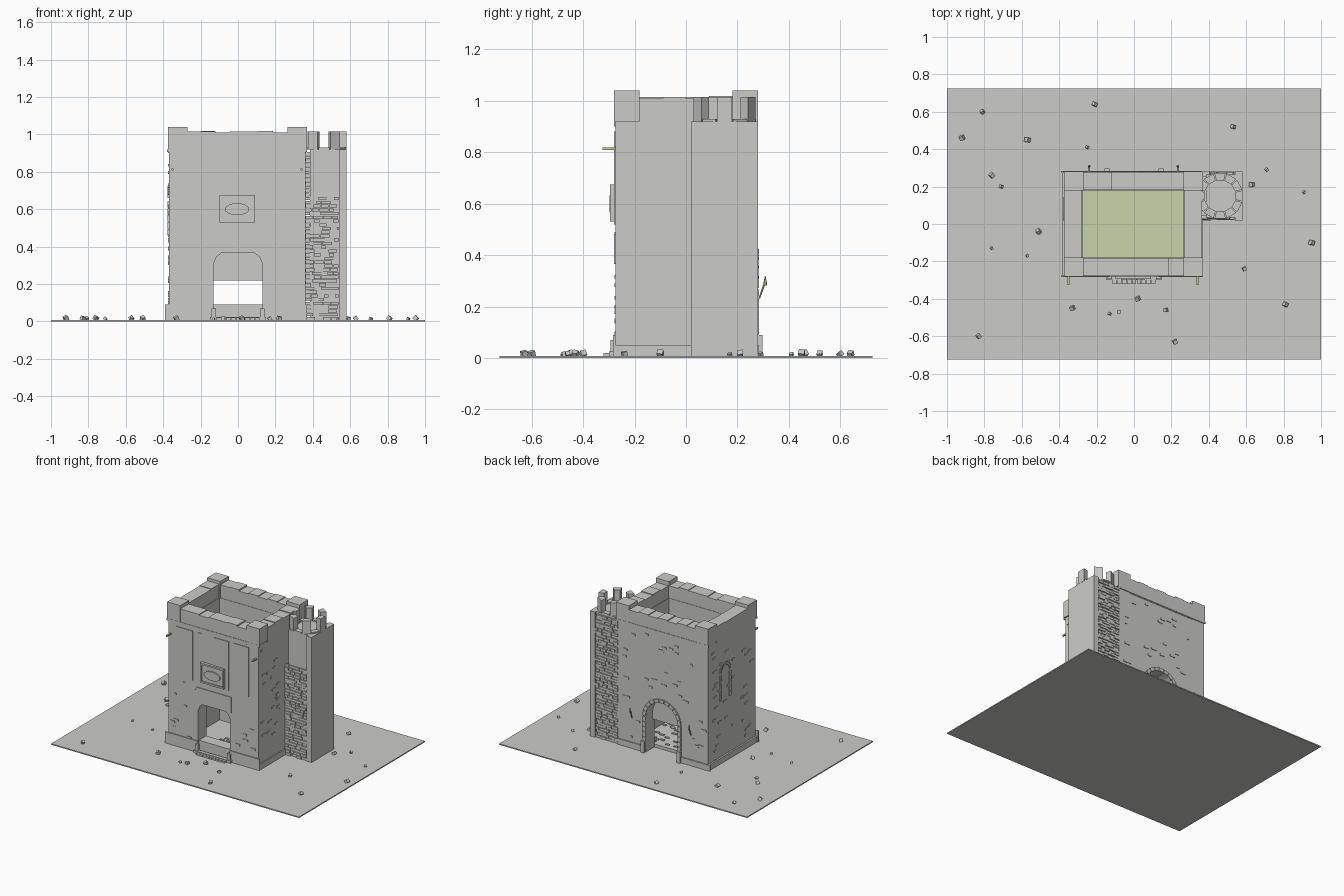
import bpy, bmesh, math, random
from mathutils import Vector, Matrix

random.seed(4)
if "Cube" in bpy.data.objects:
    bpy.data.objects.remove(bpy.data.objects["Cube"])


def material(name, rgb):
    m = bpy.data.materials.new(name)
    m.use_nodes = True
    m.diffuse_color = (*rgb, 1)
    m.node_tree.nodes["Principled BSDF"].inputs["Base Color"].default_value = (*rgb, 1)
    return m


STONE = material("grey_stone", (0.60, 0.60, 0.58))
MOSS = material("pale_green_floor", (0.58, 0.66, 0.41))
WOOD = material("pale_yellow_wood", (0.60, 0.56, 0.33))


def finish(bm, name, mat=STONE):
    bmesh.ops.recalc_face_normals(bm, faces=bm.faces[:])
    mesh = bpy.data.meshes.new(name)
    bm.to_mesh(mesh)
    bm.free()
    mesh.materials.append(mat)
    ob = bpy.data.objects.new(name, mesh)
    bpy.context.collection.objects.link(ob)
    return ob


def add_box(bm, x0, x1, y0, y1, z0, z1):
    size = Matrix.Diagonal((x1 - x0, y1 - y0, z1 - z0, 1))
    place = Matrix.Translation(((x0 + x1) / 2, (y0 + y1) / 2, (z0 + z1) / 2))
    bmesh.ops.create_cube(bm, size=1, matrix=place @ size)


def boxes(name, items, mat=STONE):
    bm = bmesh.new()
    for b in items:
        add_box(bm, *b)
    return finish(bm, name, mat)


def add_prism(bm, points, move):
    """Extrude a flat outline along the move vector."""
    face = bm.faces.new([bm.verts.new(p) for p in points])
    out = bmesh.ops.extrude_face_region(bm, geom=[face])
    bmesh.ops.translate(bm, vec=move, verts=[v for v in out["geom"] if isinstance(v, bmesh.types.BMVert)])


def arch(radius, spring, steps=12):
    return [(-radius * math.cos(math.pi * i / steps),
             spring + radius * math.sin(math.pi * i / steps)) for i in range(steps + 1)]


L, R, F, B, T = -0.37, 0.36, -0.275, 0.275, 0.095
TOP = 0.92

# ground
boxes("ground", [(-1, 1, -0.725, 0.725, 0, 0.008)])


# front and back walls with gateways
def gate_wall(name, opening, y):
    outline = [(L, 0), (opening[0][0], 0), *opening, (opening[-1][0], 0), (R, 0), (R, TOP), (L, TOP)]
    bm = bmesh.new()
    add_prism(bm, [(x, y, z) for x, z in outline], Vector((0, T, 0)))
    finish(bm, name)


gate_wall("front_wall", [(-0.13, 0.31), (-0.115, 0.345), (-0.09, 0.365),
                         (0.09, 0.365), (0.115, 0.345), (0.13, 0.31)], F)
gate_wall("back_wall", arch(0.13, 0.27), B - T)

# side walls
boxes("left_side_wall", [(R - T, R, F + T, B - T, 0, TOP)])
boxes("right_side_wall", [(L, L + T, F + T, B - T, 0, TOP)])

# passage floor with paving, upper floor, raised sill and half raised gate
boxes("passage_floor", [(L + T, R - T, F + T, B - T, 0.008, 0.03)])
paving = []
for i in range(45):
    x, y = random.uniform(-0.1, 0.23), random.uniform(-0.17, 0.15)
    paving.append((x, x + 0.03, y, y + 0.015, 0.03, 0.036))
boxes("passage_paving", paving)
boxes("upper_floor", [(L + T, R - T, F + T, B - T, 0.43, 0.45)], MOSS)
boxes("gate_sill", [(-0.13, 0.13, F + 0.01, F + T, 0, 0.09)])
boxes("raised_gate", [(-0.13, 0.13, B - T + 0.002, B - T + 0.02, 0.22, 0.39)])

# parapet: rows of coping blocks with uneven tops
coping = []


def coping_row(n, start, end, along_x, a, b):
    step = (end - start) / n
    for i in range(n):
        s, e = start + i * step, start + (i + 1) * step
        z = 1.015 + random.choice((-0.006, 0, 0.004))
        coping.append((s, e, a, b, TOP - 0.02, z) if along_x else (a, b, s, e, TOP - 0.02, z))


for y0 in (F - 0.003, B - T + 0.003):
    coping_row(7, L + T, R - T, True, y0, y0 + T)
for x0 in (L - 0.003, R - T + 0.003):
    coping_row(4, F + T, B - T, False, x0, x0 + T)
boxes("parapet_blocks", coping)

# corner blocks, plinth corners and string course
boxes("parapet_corners", [(x, x + 0.105, y, y + 0.1, TOP, 1.04)
                          for x in (L - 0.005, R - 0.095) for y in (-0.28, 0.18)])
boxes("plinth", [(L - 0.02, -0.13, F - 0.008, F, 0, 0.09), (0.13, R + 0.01, F - 0.008, F, 0, 0.09),
                 (L - 0.012, L, F, B, 0, 0.05), (R, R + 0.008, F, 0.02, 0, 0.05),
                 (L - 0.02, -0.15, B, B + 0.008, 0, 0.05), (0.15, R, B, B + 0.008, 0, 0.05)])
boxes("string_course", [(L - 0.01, R + 0.01, F - 0.006, F, 0.905, TOP),
                        (L - 0.01, R + 0.01, B, B + 0.006, 0.905, TOP)])

# tall raised panels on the front
boxes("front_panels", [(x0, x1, F - 0.005, F, 0.52, 0.88)
                       for x0, x1 in ((-0.31, -0.17), (-0.13, -0.10), (0.00, 0.12), (0.16, 0.28))]
      + [(-0.14, 0.14, F - 0.005, F, 0.365, 0.48)])

# plaque with an oval relief
boxes("plaque", [(-0.10, 0.09, F - 0.012, F, 0.535, 0.67)])
boxes("plaque_frame", [(-0.10, 0.09, F - 0.02, F, 0.53, 0.542), (-0.10, 0.09, F - 0.02, F, 0.663, 0.675),
                       (-0.10, -0.09, F - 0.02, F, 0.542, 0.663), (0.08, 0.09, F - 0.02, F, 0.542, 0.663)])
bm = bmesh.new()
oval = [(0.065 * math.cos(a), F - 0.012, 0.6 + 0.032 * math.sin(a))
        for a in (math.tau * i / 16 for i in range(16))]
add_prism(bm, [(x - 0.005, y, z) for x, y, z in oval], Vector((0, -0.01, 0)))
finish(bm, "plaque_oval")

# front doorstep with posts
steps = [(-0.15, 0.15, F - 0.025, F, 0, 0.025)]
steps += [(-0.115 + i * 0.026, -0.092 + i * 0.026, F - 0.045, F - 0.02, 0, 0.02) for i in range(9)]
steps += [(s - 0.012, s + 0.012, F - 0.018, F, 0, 0.07) for s in (-0.13, 0.13)]
boxes("doorstep", steps)
boxes("back_posts", [(s - 0.013, s + 0.013, B, B + 0.022, 0, 0.09) for s in (-0.145, 0.145)])


# ring stones around an arch; frame maps (across, up, out) to the model
def arch_stones(name, radius, spring, width, depth, frame, foot):
    bm = bmesh.new()
    n = 11
    move = frame(0, 0, depth) - frame(0, 0, 0)
    for i in range(n):
        a, b = (math.pi * (i + k) / n for k in (0.06, 0.94))
        pts = [(r * math.cos(t), spring + r * math.sin(t))
               for r, t in ((radius, a), (radius + width, a), (radius + width, b), (radius, b))]
        add_prism(bm, [frame(u, v, 0) for u, v in pts], move)
    z = foot
    while z < spring - 0.02:
        for s in (-1, 1):
            pts = [(s * radius, z), (s * (radius + width), z),
                   (s * (radius + width), z + 0.034), (s * radius, z + 0.034)]
            add_prism(bm, [frame(u, v, 0) for u, v in pts], move)
        z += 0.037
    finish(bm, name)


arch_stones("back_arch_stones", 0.13, 0.27, 0.025, 0.008, lambda u, v, w: Vector((u, B + w, v)), 0.01)
arch_stones("blind_window_stones", 0.045, 0.66, 0.02, 0.006, lambda u, v, w: Vector((L - w, 0.08 + u, v)), 0.46)

# scattered proud bricks on the walls
bricks = []
for i in range(150):
    z, h, w, d = random.uniform(0.08, 0.86), 0.014, random.uniform(0.015, 0.045), 0.004
    x, y = random.uniform(L + 0.01, R - 0.06), random.uniform(F + 0.01, B - 0.06)
    wall = i % 4
    if wall == 0 and (abs(x) > 0.15 and z < 0.5):
        bricks.append((x, x + w, F - d, F, z, z + h))
    elif wall == 1 and (x < -0.21 or x > 0.17 or z > 0.45):
        bricks.append((x, x + w, B, B + d, z, z + h))
    elif wall == 2:
        bricks.append((L - d, L, y, y + w, z, z + h))
    elif wall == 3 and y < -0.04:
        bricks.append((R, R + d, y, y + w, z, z + h))
boxes("wall_bricks", bricks)

# stair turret, with rough courses set between its corner piers
boxes("turret", [(0.385, 0.575, 0.035, 0.265, 0, TOP), (0.54, 0.58, 0.02, 0.28, 0, TOP)])


def courses(name, y, out, height):
    items, z = [], 0.008
    while z < height:
        x = 0.358
        while x < 0.53:
            w = min(random.uniform(0.025, 0.055), 0.54 - x)
            face = y + out * random.uniform(0.004, 0.015)
            items.append((x, x + w - 0.002, min(face, y - out * 0.01), max(face, y - out * 0.01), z, z + 0.017))
            x += w
        z += 0.02
    boxes(name, items)


courses("turret_front_courses", 0.035, -1, 0.66)
courses("turret_back_courses", 0.265, 1, 0.90)

# turret crown: ring of wedge blocks, tall and low in turn
bm = bmesh.new()
for i in range(12):
    a, b = (math.tau * (i + k) / 12 for k in (-0.46, 0.46))
    pts = [(0.46 + r * math.cos(t), 0.15 + r * math.sin(t), TOP)
           for r, t in ((0.085, a), (0.125, a), (0.125, b), (0.085, b))]
    add_prism(bm, pts, Vector((0, 0, 0.01 if i % 2 else 0.095)))
finish(bm, "turret_crown")

# banner pegs and rear torch brackets
boxes("front_pegs", [(x - 0.005, x + 0.005, -0.325, F, 0.808, 0.818) for x in (-0.35, 0.34)], WOOD)
bm = bmesh.new()
for x in (-0.24, 0.235):
    tilt = Matrix.Translation((x, 0.295, 0.26)) @ Matrix.Rotation(-0.35, 4, "X")
    bmesh.ops.create_cone(bm, cap_ends=True, segments=6, radius1=0.003, radius2=0.004, depth=0.06, matrix=tilt)
    bmesh.ops.create_cone(bm, cap_ends=True, segments=6, radius1=0.008, radius2=0.002, depth=0.035,
                          matrix=Matrix.Translation((x, 0.308, 0.3)))
finish(bm, "rear_torches", WOOD)

# loose rocks on the ground
spots = [(-.92, .46), (-.81, .6), (-.57, .45), (-.25, .41), (-.21, .64), (-.76, .26), (-.71, .2), (-.51, -.04),
         (-.57, -.17), (-.76, -.13), (-.83, -.6), (-.33, -.45), (-.13, -.48), (-.08, -.47), (.02, -.4), (.17, -.46),
         (.22, -.63), (.59, -.24), (.81, -.43), (.91, .17), (.95, -.1), (.71, .29), (.63, .21), (.53, .52)]
bm = bmesh.new()
for x, y in spots:
    s = random.uniform(0.012, 0.024)
    turn = Matrix.Rotation(random.uniform(0, 3), 4, Vector((1, 1, 2)))
    bmesh.ops.create_cube(bm, size=s, matrix=Matrix.Translation((x, y, 0.008 + s * 0.4)) @ turn)
finish(bm, "loose_rocks")
